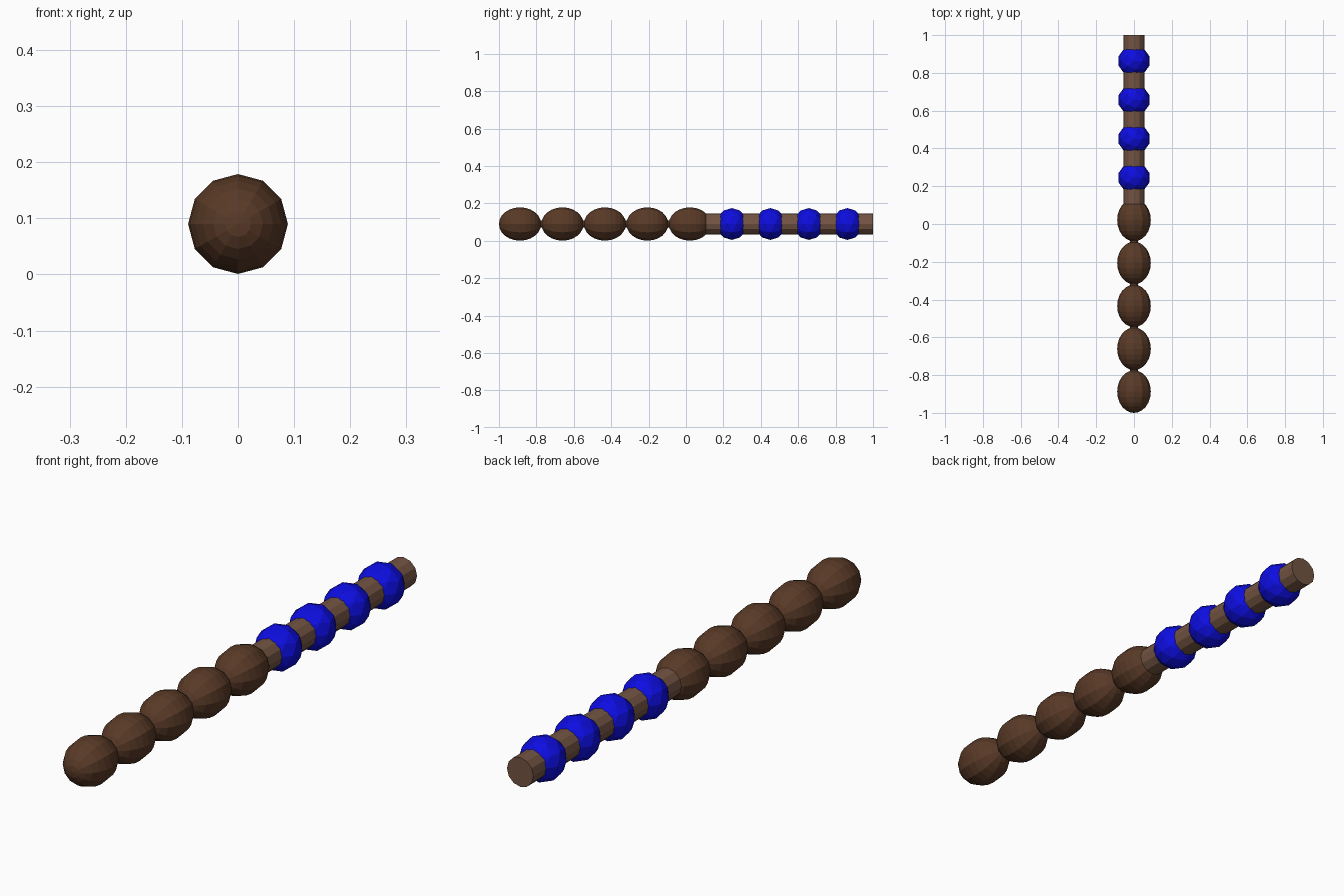
import bpy, math

if "Cube" in bpy.data.objects:
    bpy.data.objects.remove(bpy.data.objects["Cube"])


def material(name, color):
    m = bpy.data.materials.new(name)
    m.diffuse_color = (*color, 1)
    m.use_nodes = True
    m.node_tree.nodes["Principled BSDF"].inputs["Base Color"].default_value = m.diffuse_color
    return m


dark_wood = material("dark wood", (0.10, 0.042, 0.02))
light_wood = material("light wood", (0.17, 0.088, 0.055))
blue = material("blue", (0.004, 0.004, 0.75))
AXIS_Z = 0.09
ALONG_Y = (math.pi / 2, 0, 0)


def finish(name, mat, scale=(1, 1, 1)):
    ob = bpy.context.object
    ob.name = name
    ob.scale = scale
    ob.data.materials.append(mat)


def rod(name, y0, y1, radius, mat):
    bpy.ops.mesh.primitive_cylinder_add(vertices=12, radius=radius, depth=y1 - y0,
                                        location=(0, (y0 + y1) / 2, AXIS_Z), rotation=ALONG_Y)
    finish(name, mat)


# Long wooden beads forming the front half, poles along y
for i in range(5):
    bpy.ops.mesh.primitive_uv_sphere_add(segments=12, ring_count=12, radius=1,
                                         location=(0, -0.8875 + 0.227 * i, AXIS_Z), rotation=ALONG_Y)
    finish(f"wooden_bead_{i + 1}", dark_wood, (0.089, 0.089, 0.1125))

# Thin core joining the beads
rod("bead_core", -0.88, 0.02, 0.02, dark_wood)

# Rear shaft
rod("shaft", 0.03, 1.0, 0.056, light_wood)

# Faceted blue beads on the shaft
for i in range(4):
    bpy.ops.mesh.primitive_ico_sphere_add(subdivisions=2, radius=0.085,
                                          location=(0, 0.245 + 0.206 * i, AXIS_Z))
    finish(f"blue_bead_{i + 1}", blue)
